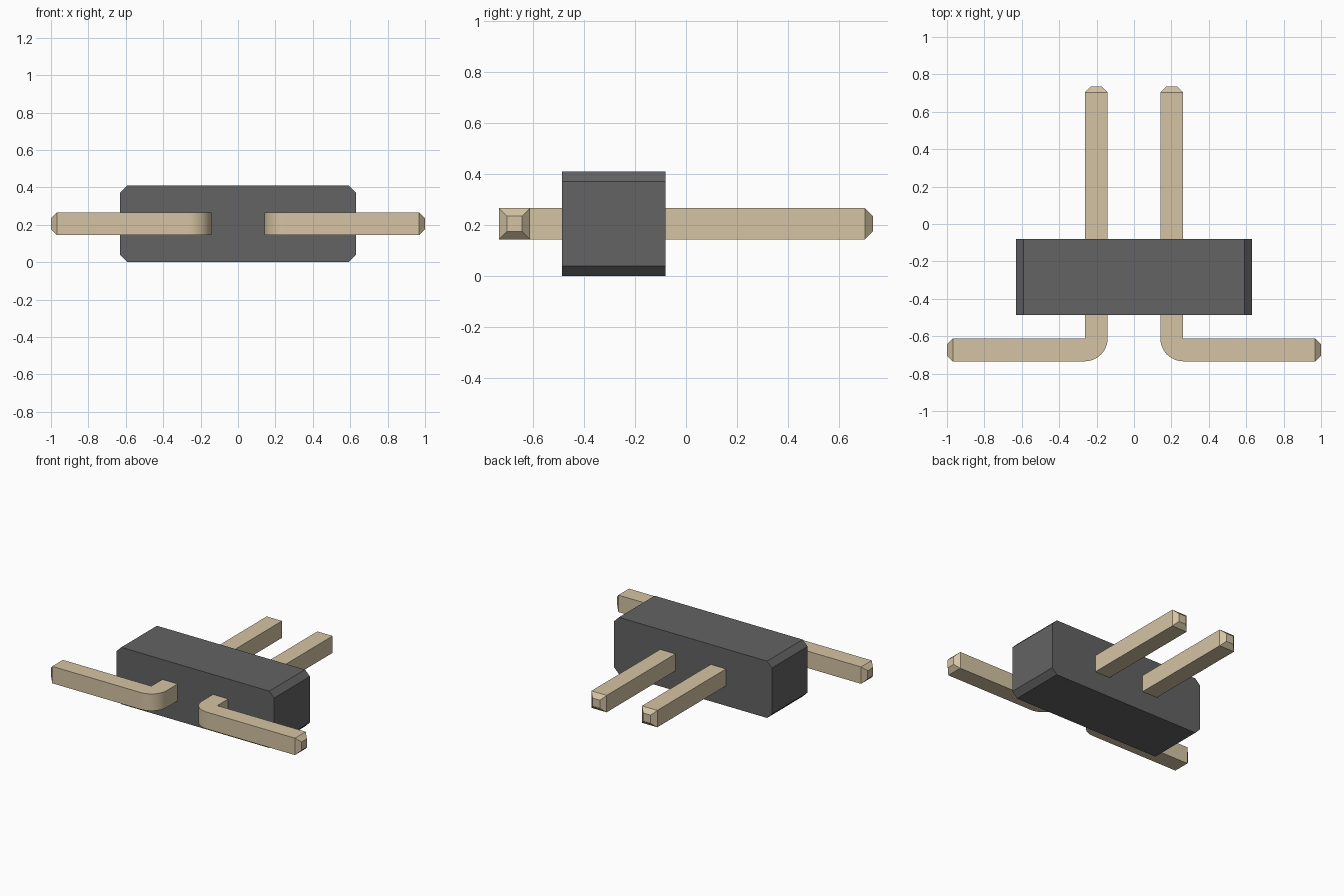
import bpy, bmesh, math

if "Cube" in bpy.data.objects:
    bpy.data.objects.remove(bpy.data.objects["Cube"])


def material(name, rgb):
    m = bpy.data.materials.new(name)
    m.diffuse_color = (*rgb, 1)
    m.use_nodes = True
    m.node_tree.nodes["Principled BSDF"].inputs["Base Color"].default_value = m.diffuse_color
    return m


def prism(bm, outline, direction):
    # extrude a closed outline of 3D points along a direction
    face = bm.faces.new([bm.verts.new(p) for p in outline])
    ext = bmesh.ops.extrude_face_region(bm, geom=[face])
    verts = [v for v in ext["geom"] if isinstance(v, bmesh.types.BMVert)]
    bmesh.ops.translate(bm, verts=verts, vec=direction)


def finish(bm, name, mat):
    bmesh.ops.recalc_face_normals(bm, faces=bm.faces)
    mesh = bpy.data.meshes.new(name)
    bm.to_mesh(mesh)
    bm.free()
    obj = bpy.data.objects.new(name, mesh)
    bpy.context.collection.objects.link(obj)
    mesh.materials.append(mat)
    return obj


plastic = material("dark_plastic", (0.125, 0.125, 0.125))
metal = material("pale_gold", (0.66, 0.55, 0.37))

# Insulating body: chamfered profile extruded front to back
W, H, C = 0.63, 0.41, 0.039
Y0, Y1 = -0.487, -0.08
profile = [(-W + C, 0), (W - C, 0), (W, C), (W, H - C),
           (W - C, H), (-W + C, H), (-W, H - C), (-W, C)]
bm = bmesh.new()
prism(bm, [(x, Y0, z) for x, z in profile], (0, Y1 - Y0, 0))
finish(bm, "body", plastic)

# Bent square pins: L-shaped outline, rounded outer corner, tapered tips
T, TIP = 0.122, 0.031
X0, Y_IN, Z0 = 0.141, -0.612, 0.144
X_END, Y_END = 1 - TIP, 0.734 - TIP
SEGS = 16


def pin(name, side):
    cx = X0 + T
    outline = [(X_END, Y_IN - T), (X_END, Y_IN), (cx, Y_IN), (cx, Y_END), (X0, Y_END)]
    for i in range(SEGS + 1):
        a = math.pi + i / SEGS * math.pi / 2
        outline.append((cx + T * math.cos(a), Y_IN + T * math.sin(a)))
    bm = bmesh.new()
    prism(bm, [(x * side, y, Z0) for x, y in outline], (0, 0, T))
    bmesh.ops.recalc_face_normals(bm, faces=bm.faces)
    bm.faces.ensure_lookup_table()
    ends = [f for f in bm.faces
            if all(abs(abs(v.co.x) - X_END) < 1e-5 for v in f.verts)
            or all(abs(v.co.y - Y_END) < 1e-5 for v in f.verts)]
    for f in ends:
        f.normal_update()
        n, c = f.normal.copy(), f.calc_center_median()
        new = bmesh.ops.extrude_discrete_faces(bm, faces=[f])["faces"][0]
        for v in new.verts:
            v.co = c + (v.co - c) * (1 - 2 * TIP / T) + n * TIP
    obj = finish(bm, name, metal)
    bpy.ops.object.select_all(action="DESELECT")
    obj.select_set(True)
    bpy.context.view_layer.objects.active = obj
    bpy.ops.object.shade_smooth_by_angle(angle=math.radians(30))


for name, side in (("right_pin", 1), ("left_pin", -1)):
    pin(name, side)
